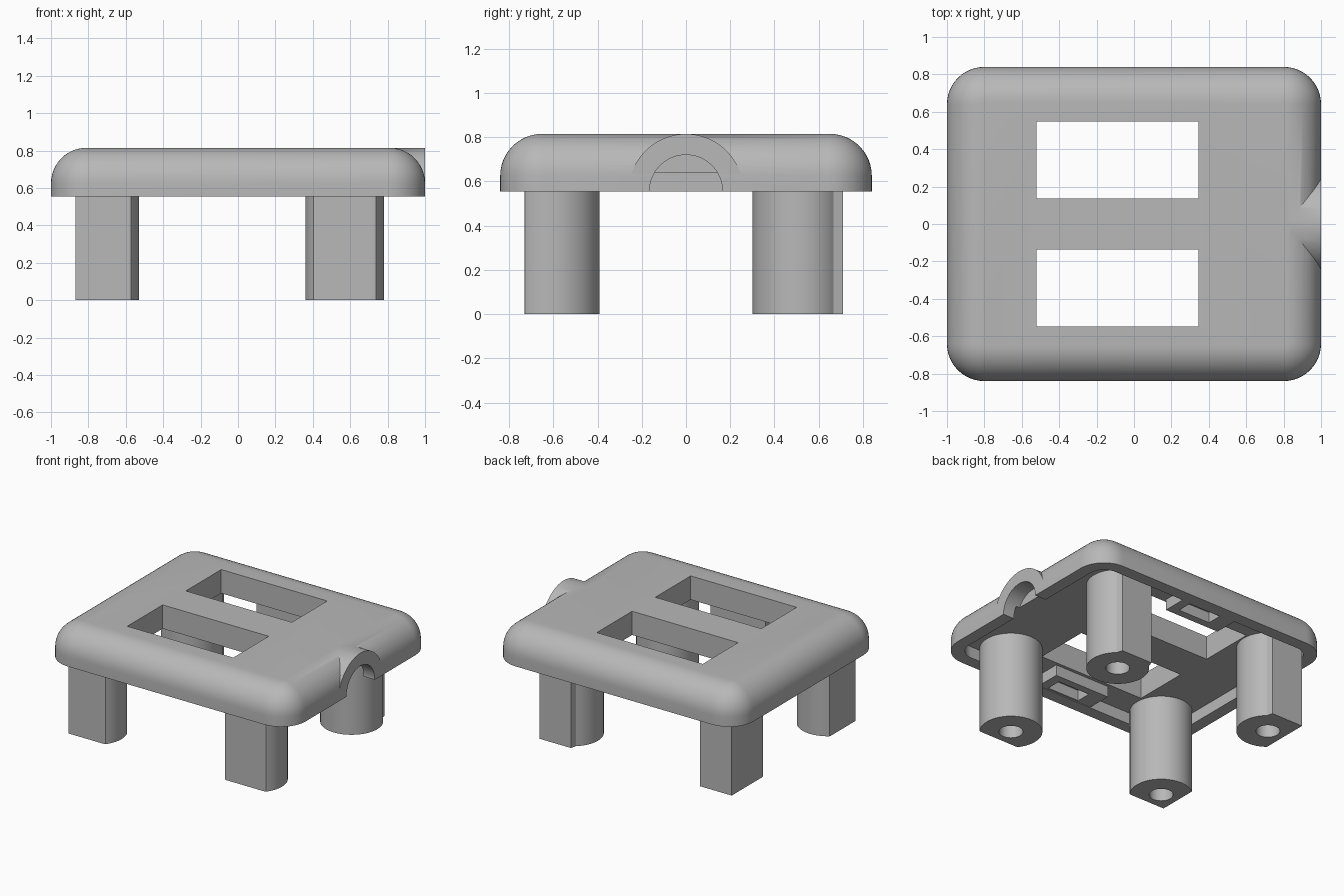
import bpy, bmesh
from math import sin, cos, pi, radians

cube = bpy.data.objects.get("Cube")
if cube:
    bpy.data.objects.remove(cube, do_unlink=True)

grey = bpy.data.materials.new("plain grey")
grey.use_nodes = True
grey.diffuse_color = (0.48, 0.48, 0.48, 1)
grey.node_tree.nodes["Principled BSDF"].inputs["Base Color"].default_value = (0.48, 0.48, 0.48, 1)

BASE, TOP, CEILING = 0.555, 0.815, 0.64


def loft(name, rings):
    """Closed solid through a stack of matching rings."""
    bm = bmesh.new()
    loops = [[bm.verts.new(p) for p in ring] for ring in rings]
    n = len(loops[0])
    for a, b in zip(loops, loops[1:]):
        for i in range(n):
            j = (i + 1) % n
            bm.faces.new((a[i], a[j], b[j], b[i]))
    bm.faces.new(loops[0])
    bm.faces.new(loops[-1])
    bmesh.ops.recalc_face_normals(bm, faces=bm.faces)
    mesh = bpy.data.meshes.new(name)
    bm.to_mesh(mesh)
    bm.free()
    mesh.materials.append(grey)
    obj = bpy.data.objects.new(name, mesh)
    bpy.context.collection.objects.link(obj)
    return obj


def prism(name, outline, z0, z1):
    return loft(name, [[(x, y, z) for x, y in outline] for z in (z0, z1)])


def box(name, x0, x1, y0, y1, z0, z1):
    return prism(name, [(x0, y0), (x1, y0), (x1, y1), (x0, y1)], z0, z1)


def circle(r, n=64):
    return [(r * cos(2 * pi * i / n), r * sin(2 * pi * i / n)) for i in range(n)]


def rounded(hx, hy, r, steps=12):
    pts = []
    for k, (sx, sy) in enumerate(((1, 1), (-1, 1), (-1, -1), (1, -1))):
        for i in range(steps + 1):
            a = pi / 2 * (k + i / steps)
            pts.append((sx * (hx - r) + r * cos(a), sy * (hy - r) + r * sin(a)))
    return pts


def combine(obj, other, operation):
    """Apply a boolean and discard the second object."""
    mod = obj.modifiers.new(operation.lower(), "BOOLEAN")
    mod.operation, mod.object, mod.solver = operation, other, "EXACT"
    bpy.context.view_layer.objects.active = obj
    bpy.ops.object.modifier_apply(modifier=mod.name)
    bpy.data.objects.remove(other, do_unlink=True)


def smooth(obj):
    bpy.ops.object.select_all(action="DESELECT")
    obj.select_set(True)
    bpy.context.view_layer.objects.active = obj
    bpy.ops.object.shade_smooth_by_angle(angle=radians(30))


def arch(name, r, x0, x1):
    """Half round along x, standing on the shell's lower edge."""
    half = [(r * cos(pi * i / 40), r * sin(pi * i / 40)) for i in range(41)]
    return loft(name, [[(x, y, BASE + z) for y, z in half] for x in (x0, x1)])


# Shell with rounded upper edge
FILLET = 0.19
rings = [[(x, y, BASE) for x, y in rounded(1, 0.84, 0.2)]]
for i in range(13):
    a = pi / 2 * i / 12
    inset = FILLET * (1 - cos(a))
    z = TOP - FILLET + FILLET * sin(a)
    rings.append([(x, y, z) for x, y in rounded(1 - inset, 0.84 - inset, 0.2 - inset)])
shell = loft("shell", rings)

# Cable arch, hollow underside and cable opening
combine(shell, arch("arch", 0.2595, 0.7, 0.9995), "UNION")
combine(shell, prism("cavity", rounded(0.91, 0.75, 0.12), 0.4, CEILING), "DIFFERENCE")
opening = arch("opening", 0.165, 0.88, 1.1)
for v in opening.data.vertices:
    if v.co.z < BASE + 0.001:
        v.co.z -= 0.05
combine(shell, opening, "DIFFERENCE")

# Two windows
for side in (-1, 1):
    y0, y1 = sorted((side * 0.135, side * 0.547))
    combine(shell, box("window", -0.52, 0.345, y0, y1, 0.5, 1), "DIFFERENCE")
smooth(shell)

# Slotted brackets beneath the outer window edges
for side, label in ((-1, "front"), (1, "back")):
    y0, y1 = sorted((side * 0.57, side * 0.77))
    bracket = box(label + "_bracket", -0.25, 0.2, y0, y1, BASE + 0.005, CEILING + 0.01)
    s0, s1 = sorted((side * 0.625, side * 0.735))
    combine(bracket, box("slot", -0.13, 0.13, s0, s1, 0.5, CEILING - 0.002), "DIFFERENCE")


# Legs: round posts with flat outer sides and a screw hole
def leg(name, cx, cy):
    pts = []
    for x, y in circle(0.21, 96):
        if cx < 0:
            x = max(x, -0.13)
        if cy < 0:
            y = max(y, -0.13)
        elif y > 0 and abs(x) <= 0.131:
            y = 0.2
        p = (cx + x, cy + y)
        if not pts or p != pts[-1]:
            pts.append(p)
    post = prism(name, pts, 0, CEILING + 0.02)
    hole = prism("hole", [(cx + x, cy + y) for x, y in circle(0.08, 48)], -0.1, 0.5)
    combine(post, hole, "DIFFERENCE")
    smooth(post)


for label, cy in (("front", -0.6), ("back", 0.51)):
    leg(label + "_right_leg", -0.74, cy)
    leg(label + "_left_leg", 0.57, cy)
